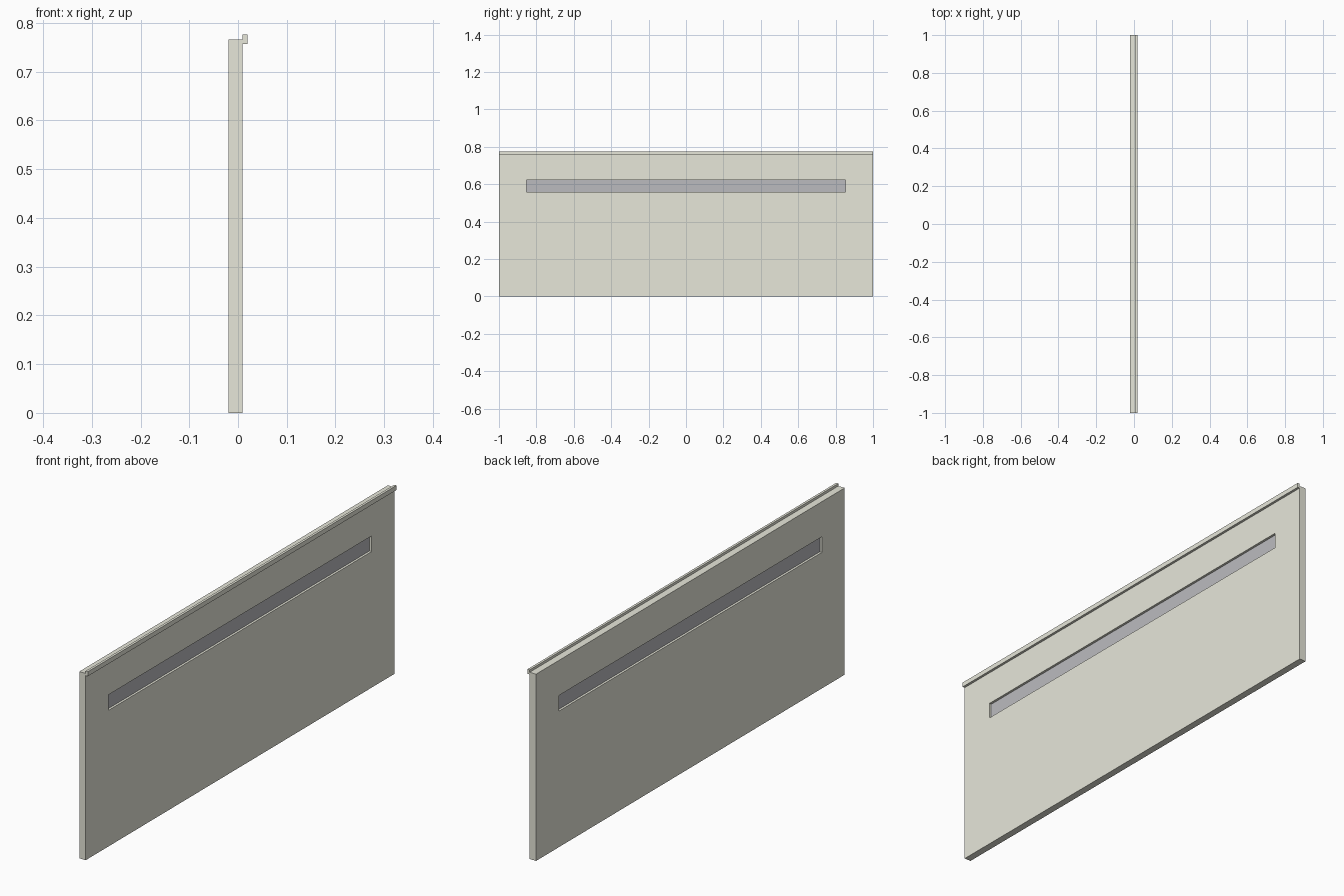
import bpy

if "Cube" in bpy.data.objects:
    bpy.data.objects.remove(bpy.data.objects["Cube"])


def box(name, x, y, z):
    """Box spanning the given (min, max) ranges."""
    bpy.ops.mesh.primitive_cube_add(
        size=1, location=[(a + b) / 2 for a, b in (x, y, z)])
    ob = bpy.context.object
    ob.name = name
    ob.scale = [b - a for a, b in (x, y, z)]
    bpy.ops.object.transform_apply(location=False, rotation=False, scale=True)
    return ob


def paint(ob, colour):
    mat = bpy.data.materials.new(ob.name + "_colour")
    mat.diffuse_color = (*colour, 1)
    mat.use_nodes = True
    mat.node_tree.nodes["Principled BSDF"].inputs["Base Color"].default_value = mat.diffuse_color
    ob.data.materials.append(mat)


SLOT_Y, SLOT_Z = (-0.853, 0.853), (0.558, 0.622)

# Door section with a slot cut right through it
panel = box("panel", (-0.02, 0.009), (-1, 1), (0, 0.766))
cutter = box("slot_cutter", (-0.1, 0.1), SLOT_Y, SLOT_Z)
cutter.hide_render = True
cut = panel.modifiers.new("slot", 'BOOLEAN')
cut.operation = 'DIFFERENCE'
cut.solver = 'EXACT'
cut.object = cutter
bpy.context.view_layer.objects.active = panel
bpy.ops.object.modifier_apply(modifier=cut.name)
bpy.data.objects.remove(cutter)

# Overlapping lip along the top edge
lip = box("top_lip", (0.009, 0.019), (-1, 1), (0.757, 0.776))

# Window pane recessed from both faces
pane = box("window_pane", (-0.0105, -0.0005), SLOT_Y, SLOT_Z)

paint(panel, (0.80, 0.80, 0.70))
lip.data.materials.append(panel.data.materials[0])
paint(pane, (0.5, 0.5, 0.52))
